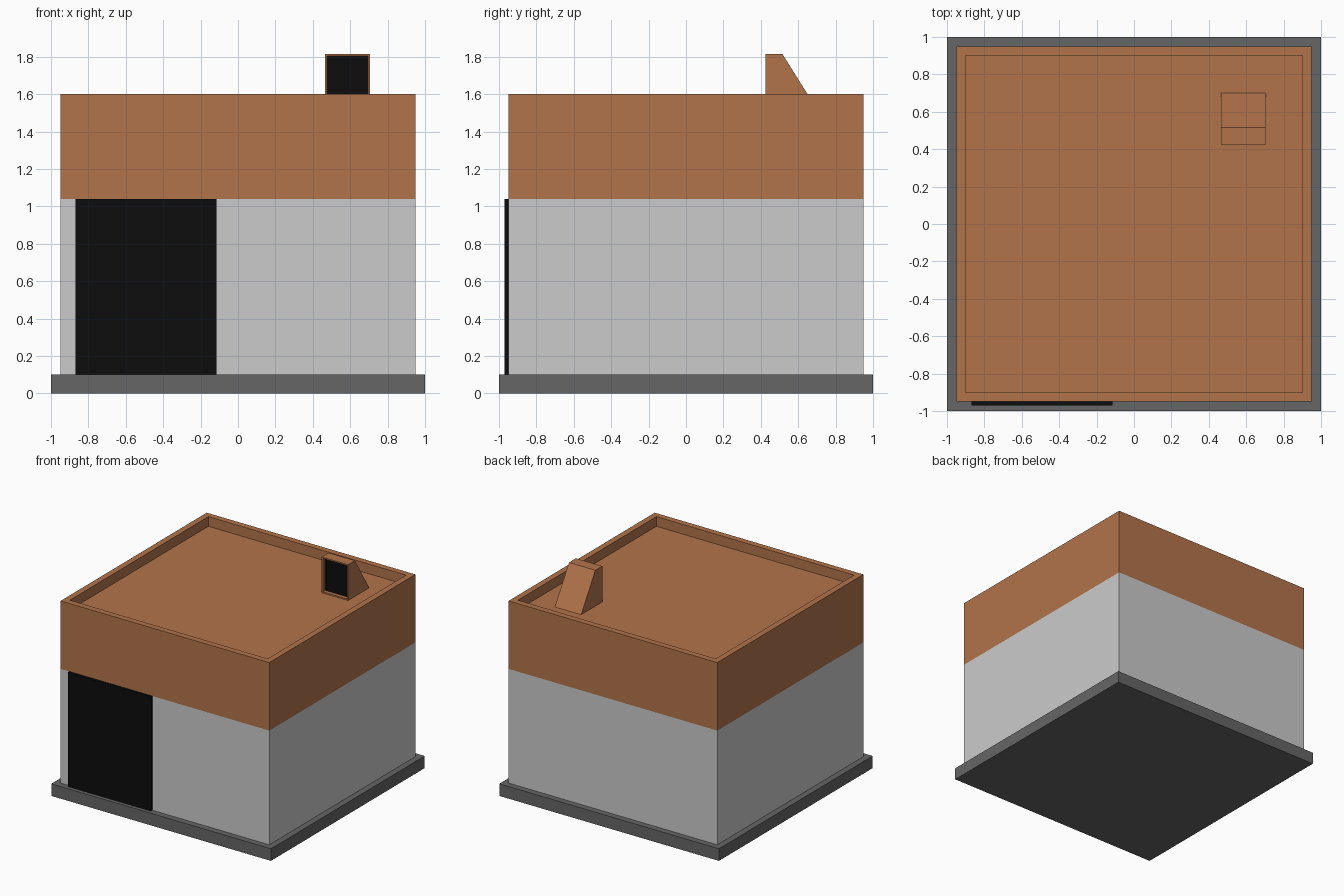
import bpy
import bmesh
from mathutils import Matrix, Vector

default = bpy.data.objects.get("Cube")
if default:
    bpy.data.objects.remove(default, do_unlink=True)


def material(name, rgb):
    m = bpy.data.materials.new(name)
    m.use_nodes = True
    m.diffuse_color = (*rgb, 1)
    m.node_tree.nodes["Principled BSDF"].inputs["Base Color"].default_value = (*rgb, 1)
    return m


terracotta = material("terracotta", (0.45, 0.174, 0.07))
pale_grey = material("pale grey", (0.6, 0.6, 0.6))
dark_grey = material("dark grey", (0.133, 0.133, 0.133))
black = material("black", (0.004, 0.004, 0.004))


def box(lo, hi):
    bm = bmesh.new()
    lo, hi = Vector(lo), Vector(hi)
    bmesh.ops.create_cube(bm, size=1, matrix=Matrix.Translation((lo + hi) / 2)
                          @ Matrix.Diagonal((*(hi - lo), 1)))
    return bm


def facing(bm, direction):
    bm.normal_update()
    return max(bm.faces, key=lambda f: f.normal.dot(Vector(direction)))


def recess(bm, face, rim, depth):
    """Leave a flat rim around a face and sink the middle straight in."""
    bmesh.ops.inset_individual(bm, faces=[face], thickness=rim)
    bm.normal_update()
    bmesh.ops.inset_individual(bm, faces=[face], thickness=0, depth=-depth)
    return face


def finish(bm, name, *mats):
    mesh = bpy.data.meshes.new(name)
    bm.to_mesh(mesh)
    bm.free()
    for m in mats:
        mesh.materials.append(m)
    obj = bpy.data.objects.new(name, mesh)
    bpy.context.collection.objects.link(obj)
    return obj


# Ground slab
finish(box((-1, -1, 0), (1, 1, 0.1)), "base_slab", dark_grey)

# Walls with the upper band coloured by height and a sunken roof behind a parapet
HALF, BAND, TOP, ROOF = 0.95, 1.04, 1.6, 1.52
bm = box((-HALF, -HALF, 0.1), (HALF, HALF, TOP))
bmesh.ops.bisect_plane(bm, geom=bm.verts[:] + bm.edges[:] + bm.faces[:],
                       plane_co=(0, 0, BAND), plane_no=(0, 0, 1))
recess(bm, facing(bm, (0, 0, 1)), 0.07, TOP - ROOF)
for f in bm.faces:
    f.material_index = 1 if f.calc_center_median().z > BAND else 0
finish(bm, "building_walls", pale_grey, terracotta)

# Large front door
finish(box((-0.87, -0.97, 0.1), (-0.115, -HALF, BAND)), "front_door", black)

# Roof vent: side profile extruded across x, with a dark recessed opening
bm = bmesh.new()
profile = [(0.425, ROOF), (0.7, ROOF), (0.515, 1.815), (0.425, 1.815)]
side = bm.faces.new([bm.verts.new((0.465, y, z)) for y, z in profile])
moved = bmesh.ops.extrude_face_region(bm, geom=[side], use_keep_orig=True)["geom"]
bmesh.ops.translate(bm, vec=(0.24, 0, 0),
                    verts=[g for g in moved if isinstance(g, bmesh.types.BMVert)])
bmesh.ops.recalc_face_normals(bm, faces=bm.faces[:])
recess(bm, facing(bm, (0, -1, 0)), 0.015, 0.03).material_index = 1
finish(bm, "roof_vent", terracotta, black)
